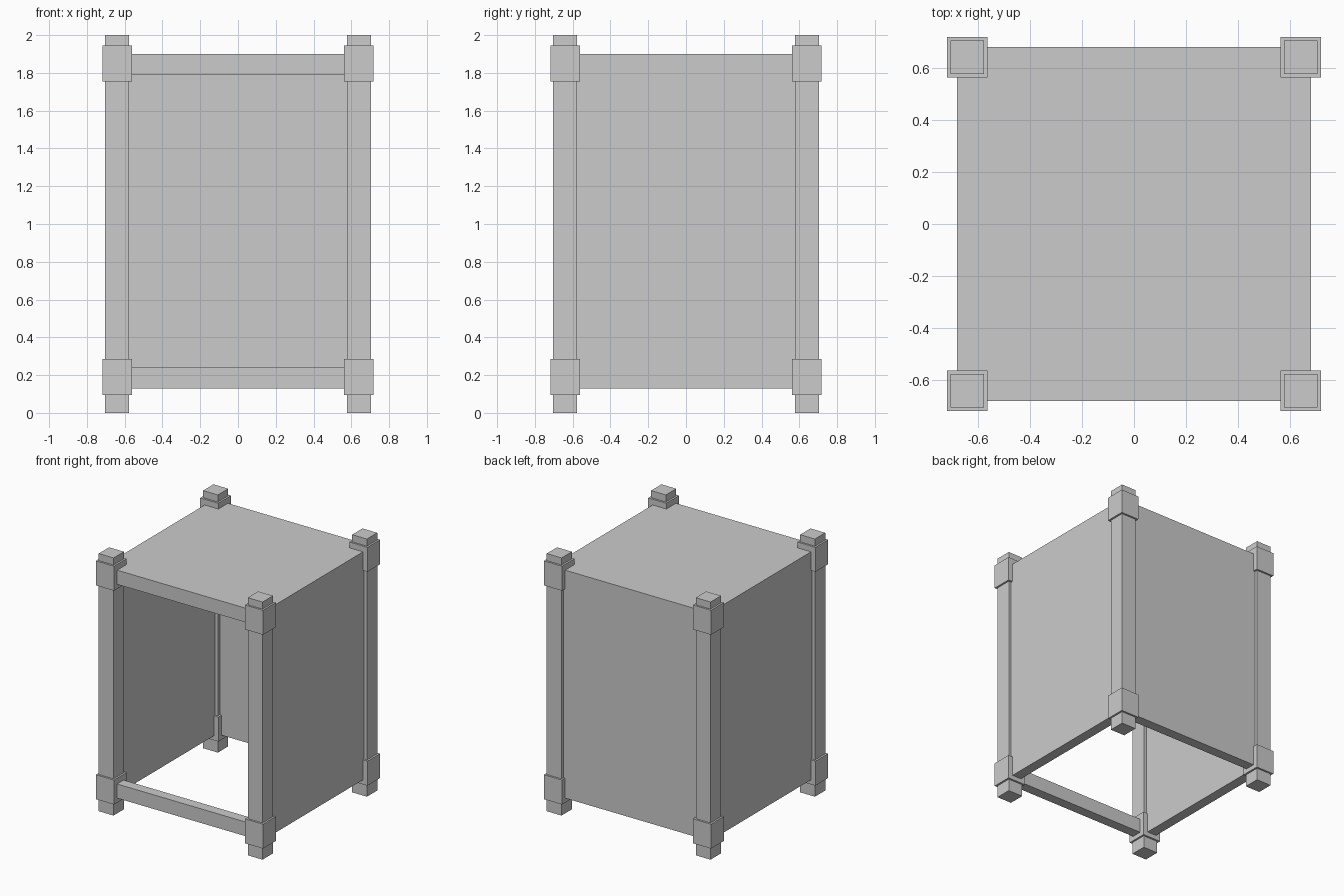
import bpy

if "Cube" in bpy.data.objects:
    bpy.data.objects.remove(bpy.data.objects["Cube"])


def box(name, x, y, z):
    """Axis-aligned box from (min, max) ranges."""
    bpy.ops.mesh.primitive_cube_add(
        size=1, location=[(a + b) / 2 for a, b in (x, y, z)])
    ob = bpy.context.object
    ob.name = name
    ob.scale = [b - a for a, b in (x, y, z)]
    bpy.ops.object.transform_apply(location=False, rotation=False, scale=True)
    return ob


def around(c, half):
    return (c - half, c + half)


POST = 0.64      # post centre offset
OUT, INN = 0.68, 0.60   # outer and inner wall planes

# Thick roof with left, right and back walls, open at front and bottom
shell = box("walls_and_roof", (-OUT, OUT), (-OUT, OUT), (0.13, 1.90))
cavity = box("cavity_cutter", (-INN, INN), (-1.0, INN), (0.0, 1.79))
cavity.hide_render = True
cavity.hide_viewport = True
cut = shell.modifiers.new("open_front", 'BOOLEAN')
cut.operation = 'DIFFERENCE'
cut.solver = 'EXACT'
cut.object = cavity

# Sill beam across the open front
box("front_sill", (-INN, INN), (-OUT, -INN), (0.13, 0.24))

# Corner posts, each with a lower and an upper collar
for ny, sy in (("front", -1), ("back", 1)):
    for nx, sx in (("left", -1), ("right", 1)):
        cx, cy = sx * POST, sy * POST
        tag = f"{ny}_{nx}"
        box(f"{tag}_post", around(cx, 0.0635), around(cy, 0.0635), (0, 2))
        for part, cz in (("lower", 0.19), ("upper", 1.85)):
            box(f"{tag}_{part}_collar", around(cx, 0.078),
                around(cy, 0.078), around(cz, 0.095))
